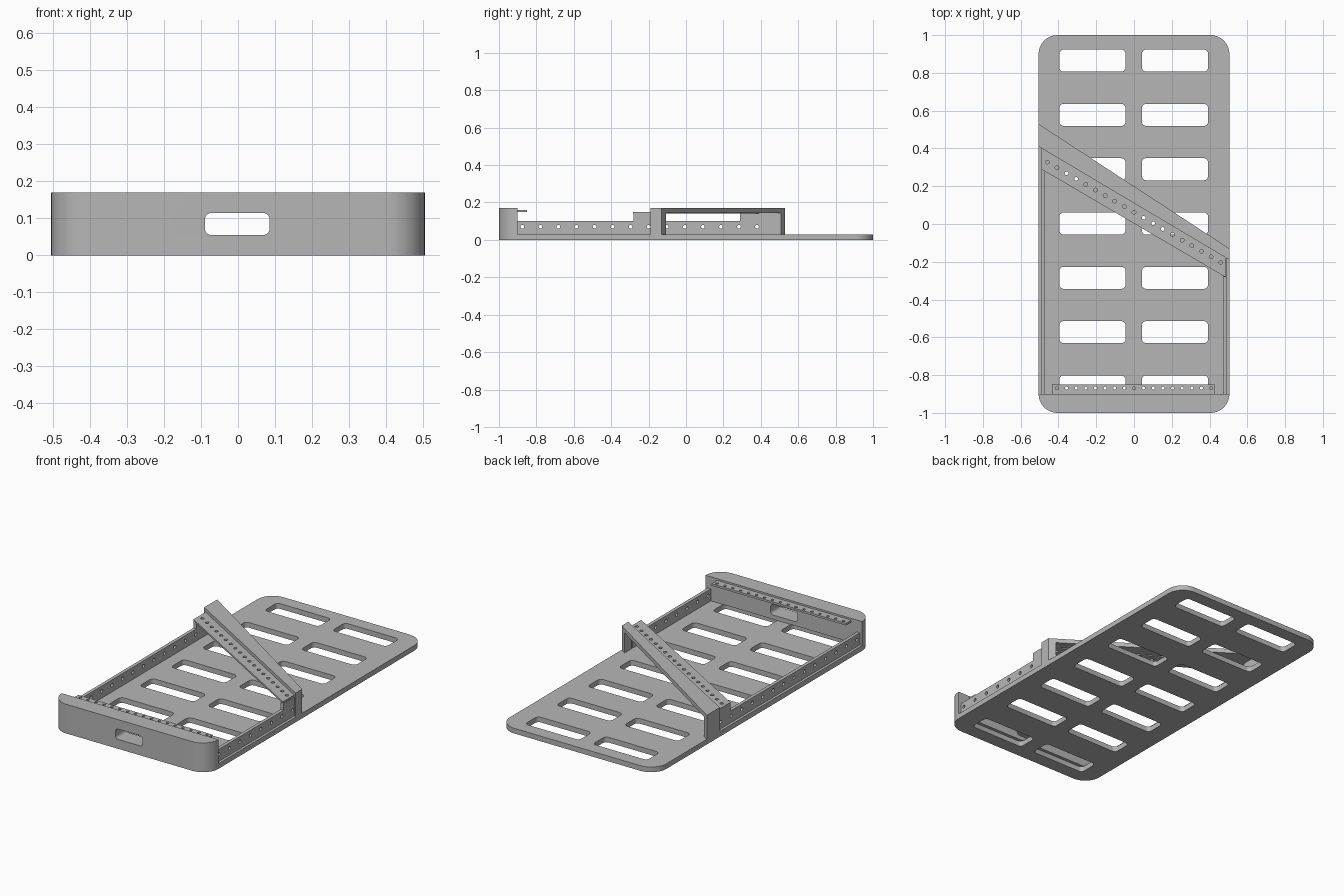
import bpy, bmesh, math

cube = bpy.data.objects.get("Cube")
if cube:
    bpy.data.objects.remove(cube, do_unlink=True)

grey = bpy.data.materials.new("plain_grey")
grey.use_nodes = True
colour = (0.47, 0.47, 0.47, 1)
grey.diffuse_color = colour
grey.node_tree.nodes["Principled BSDF"].inputs["Base Color"].default_value = colour

AXES = {
    "x": lambda u, v, w: (w, u, v),
    "y": lambda u, v, w: (u, w, v),
    "z": lambda u, v, w: (u, v, w),
}


def rounded(cx, cy, width, height, radius, steps=8):
    """Outline of a rectangle with rounded corners."""
    points = []
    for k, (sx, sy) in enumerate([(1, 1), (-1, 1), (-1, -1), (1, -1)]):
        for i in range(steps + 1):
            a = math.pi / 2 * (k + i / steps)
            points.append((cx + sx * (width / 2 - radius) + radius * math.cos(a),
                           cy + sy * (height / 2 - radius) + radius * math.sin(a)))
    return points


def circle(cx, cy, radius, sides=16):
    return [(cx + radius * math.cos(math.tau * i / sides),
             cy + radius * math.sin(math.tau * i / sides)) for i in range(sides)]


def solid(name, outlines, low, high, axis="z"):
    """Extrude each outline along an axis into one object."""
    bm = bmesh.new()
    place = AXES[axis]
    for outline in outlines:
        rings = [[bm.verts.new(place(u, v, w)) for u, v in outline] for w in (low, high)]
        bm.faces.new(rings[0][::-1])
        bm.faces.new(rings[1])
        n = len(outline)
        for i in range(n):
            j = (i + 1) % n
            bm.faces.new((rings[0][i], rings[0][j], rings[1][j], rings[1][i]))
    bmesh.ops.recalc_face_normals(bm, faces=bm.faces)
    mesh = bpy.data.meshes.new(name)
    bm.to_mesh(mesh)
    bm.free()
    mesh.materials.append(grey)
    obj = bpy.data.objects.new(name, mesh)
    bpy.context.collection.objects.link(obj)
    return obj


def cut(obj, outlines, low, high, axis="z"):
    """Cut the extruded outlines out of an object."""
    cutter = solid("cutter", outlines, low, high, axis)
    cutter.hide_render = True
    mod = obj.modifiers.new("cut", "BOOLEAN")
    mod.operation = "DIFFERENCE"
    mod.solver = "EXACT"
    mod.object = cutter
    bpy.context.view_layer.update()
    evaluated = obj.evaluated_get(bpy.context.evaluated_depsgraph_get())
    mesh = bpy.data.meshes.new_from_object(evaluated)
    obj.modifiers.clear()
    obj.data = mesh
    bpy.data.objects.remove(cutter, do_unlink=True)


HALF = 0.505
FLOOR = 0.03
TOP = 0.17
FRONT = -0.9
outer = rounded(0, 0, 2 * HALF, 2, 0.1, 10)

# Base plate with two columns of slots
base = solid("base_plate", [outer], 0, FLOOR)
cut(base, [rounded(x, 0.865 - 0.2875 * row, 0.35, 0.117, 0.022, 4)
           for x in (-0.22, 0.217) for row in range(7)], -0.1, 0.1)

# Front wall follows the rounded plate corners and has a hand slot
corner = [(x, y) for x, y in outer if y < FRONT - 0.001]
wall = solid("front_wall", [[(-HALF, FRONT)] + corner + [(HALF, FRONT)]], FLOOR, TOP)
cut(wall, [rounded(-0.002, 0.085, 0.175, 0.06, 0.018, 5)], -1.1, -0.8, "y")

# Perforated ledge behind the front wall
ledge = solid("front_ledge", [[(-0.435, FRONT), (0.43, FRONT),
                               (0.43, -0.85), (-0.435, -0.85)]], 0.148, 0.16)
cut(ledge, [circle(0.051 * i, -0.869, 0.008) for i in range(-8, 9)], 0.1, 0.2)

# Side rails, each with a raised block under the diagonal ledge
for name, side, start, end in (("left_rail", 1, -0.28, -0.18), ("right_rail", -1, 0.29, 0.42)):
    profile = [(FRONT, FLOOR), (end, FLOOR), (end, 0.14),
               (start, 0.14), (start, 0.1), (FRONT, 0.1)]
    inner, outside = sorted((side * 0.47, side * 0.49))
    rail = solid(name, [profile], inner, outside, "x")
    ys = [-0.875 + 0.0965 * i for i in range(14)]
    cut(rail, [circle(y, 0.07, 0.01) for y in ys if y < end - 0.011], -1, 1, "x")

# Diagonal bridge: a tapered bar on two end posts
bridge = solid("diagonal_bridge", [[(-HALF, 0.41), (HALF, -0.19),
                                    (HALF, -0.13), (-HALF, 0.53)]], FLOOR, TOP)
cut(bridge, [[(-0.47, -0.1), (0.47, -0.1), (0.47, 0.145), (-0.47, 0.145)]], -1, 1, "y")

# Perforated ledge along the front of the bridge
step = solid("diagonal_ledge", [[(-0.49, 0.29), (0.487, -0.283),
                                 (0.487, -0.178), (-0.49, 0.402)]], 0.14, 0.15)
cut(step, [circle(0.051 * i, 0.062 - 0.0295 * i, 0.01) for i in range(-9, 10)], 0.1, 0.2)

# Smooth the rounded corners, keep the hard edges
bpy.ops.object.select_all(action="DESELECT")
for obj in (base, wall, ledge, step):
    obj.select_set(True)
    bpy.context.view_layer.objects.active = obj
bpy.ops.object.shade_smooth_by_angle(angle=math.radians(30))
